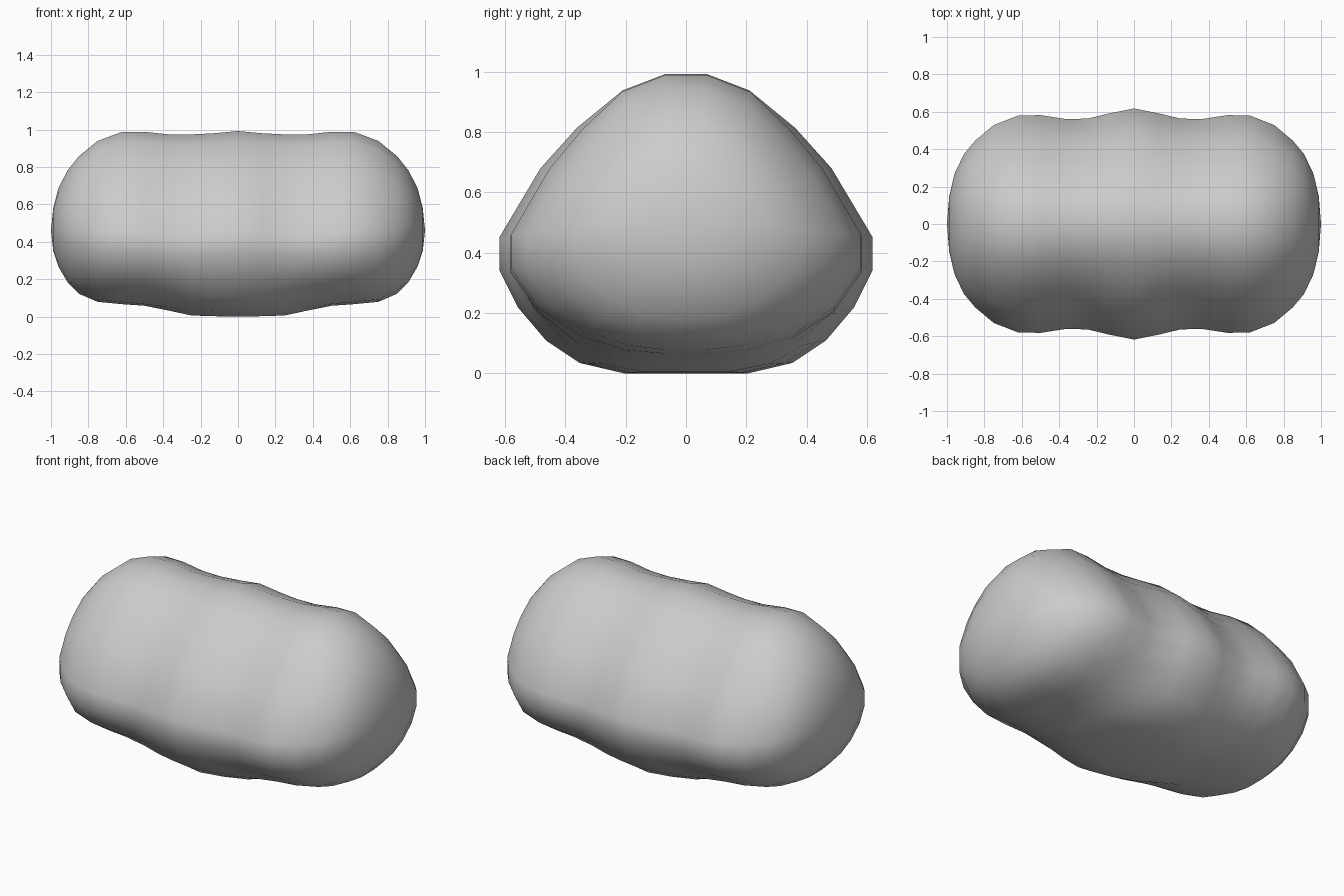
import bpy, bmesh, math

if "Cube" in bpy.data.objects:
    bpy.data.objects.remove(bpy.data.objects["Cube"])

# Normalised half cross-sections, top to bottom: (half width, height)
MIDDLE = [(.11, 1), (.34, .945), (.585, .82), (.78, .685), (1, .455),
          (1, .345), (.9, .22), (.75, .11), (.57, .035), (.33, 0)]
SHOULDER = [(.12, 1), (.36, .94), (.59, .80), (.775, .66), (1, .42),
            (1, .30), (.845, .16), (.586, .055), (.34, .01), (.12, 0)]
ROUND = [(math.sin(a), .5 + .5 * math.cos(a))
         for a in (math.radians(18 * (i + .5)) for i in range(10))]

# Stations from the middle outward: x, half width, bottom, top, blend
# blend 0 = middle, 1 = shoulder, 2 = round
STATIONS = [(0, .618, 0, .992, 0), (.13, .592, .002, .98, .1),
            (.25, .563, .006, .974, .35), (.37, .562, .032, .974, .7),
            (.5, .582, .058, .988, 1), (.62, .58, .066, .988, 1.05),
            (.75, .53, .078, .94, 1.15), (.85, .447, .12, .86, 1.35),
            (.91, .375, .18, .785, 1.5), (.96, .27, .265, .69, 1.7),
            (.988, .15, .35, .58, 2)]


def section(blend):
    a, b, t = (MIDDLE, SHOULDER, blend) if blend <= 1 else (SHOULDER, ROUND, blend - 1)
    return [(p[0] + (q[0] - p[0]) * t, p[1] + (q[1] - p[1]) * t) for p, q in zip(a, b)]


def ring(bm, x, width, bottom, top, blend):
    pts = [(u * width, bottom + v * (top - bottom)) for u, v in section(blend)]
    pts += [(-y, z) for y, z in reversed(pts)]
    return [bm.verts.new((x, y, z)) for y, z in pts]


# Body lofted along x with rounded ends
bm = bmesh.new()
stations = [(-s[0], *s[1:]) for s in reversed(STATIONS[1:])] + STATIONS
rings = [ring(bm, *s) for s in stations]
n = len(rings[0])
for a, b in zip(rings, rings[1:]):
    for i in range(n):
        j = (i + 1) % n
        bm.faces.new((a[i], a[j], b[j], b[i]))
for loop, x in ((rings[0], -1), (rings[-1], 1)):
    tip = bm.verts.new((x, 0, .46))
    for i in range(n):
        bm.faces.new((loop[i], loop[(i + 1) % n], tip))
bmesh.ops.recalc_face_normals(bm, faces=bm.faces)
for f in bm.faces:
    f.smooth = True
mesh = bpy.data.meshes.new("blob_body")
bm.to_mesh(mesh)
bm.free()
bpy.context.collection.objects.link(bpy.data.objects.new("blob_body", mesh))
